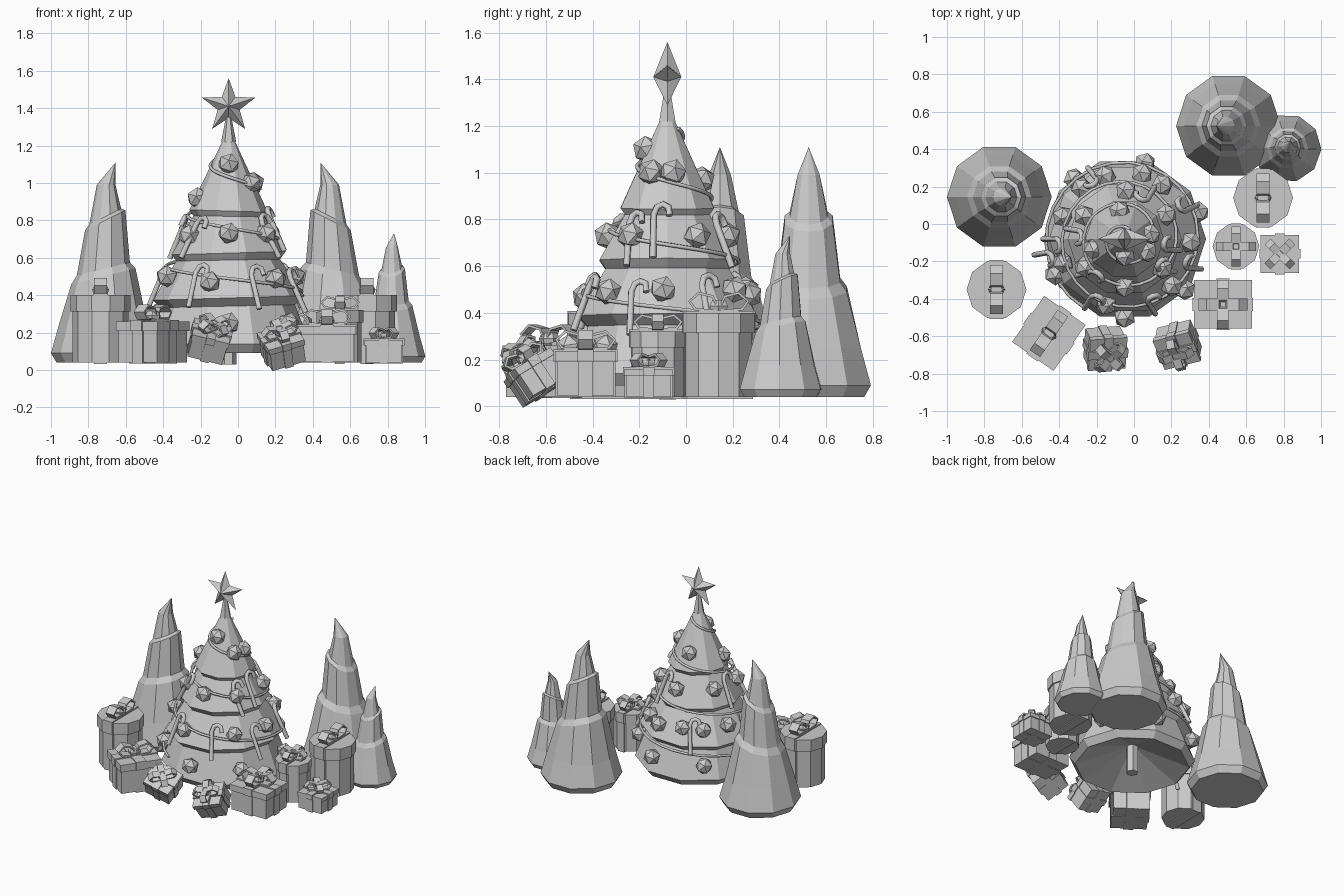
import bpy, bmesh
from math import sin, cos, pi, radians, atan2
from mathutils import Matrix, Vector

if "Cube" in bpy.data.objects:
    bpy.data.objects.remove(bpy.data.objects["Cube"])


def finish(name, bm, M=Matrix()):
    bmesh.ops.remove_doubles(bm, verts=bm.verts, dist=1e-5)
    bmesh.ops.recalc_face_normals(bm, faces=bm.faces)
    me = bpy.data.meshes.new(name)
    bm.to_mesh(me)
    bm.free()
    ob = bpy.data.objects.new(name, me)
    ob.matrix_world = M
    bpy.context.collection.objects.link(ob)
    return ob


def lathe(name, rings, n, M=Matrix(), phase=0.0):
    """Faceted revolve; ring = (radius, z, tilt, x shift)."""
    bm = bmesh.new()
    rows = []
    for ring in rings:
        r, z, t, dx = (tuple(ring) + (0, 0))[:4]
        row = []
        for i in range(n):
            a = phase + 2 * pi * i / n
            row.append(bm.verts.new((r * cos(a) + dx, r * sin(a), z + t * r * cos(a))))
        rows.append(row)
    for lo, hi in zip(rows, rows[1:]):
        for i in range(n):
            j = (i + 1) % n
            bm.faces.new((lo[i], lo[j], hi[j], hi[i]))
    return finish(name, bm, M)


def tube(name, pts, radius, M=Matrix()):
    cu = bpy.data.curves.new(name, 'CURVE')
    cu.dimensions = '3D'
    cu.bevel_depth = radius
    cu.bevel_resolution = 1
    cu.use_fill_caps = True
    sp = cu.splines.new('POLY')
    sp.points.add(len(pts) - 1)
    for p, q in zip(sp.points, pts):
        p.co = (*q, 1)
    ob = bpy.data.objects.new(name, cu)
    ob.matrix_world = M
    bpy.context.collection.objects.link(ob)


def loop(name, s, w, M):
    """One closed ribbon loop of a bow, reaching along +y."""
    path = [(0, .0), (.025, .06), (.085, .075), (.125, .04), (.10, .005)]
    bm = bmesh.new()
    rows = [[bm.verts.new((x, y * s, z * s)) for x in (-w / 2, w / 2)] for y, z in path]
    for k in range(len(rows)):
        a, b = rows[k], rows[(k + 1) % len(rows)]
        bm.faces.new((a[0], b[0], b[1], a[1]))
    ob = finish(name, bm, M)
    mod = ob.modifiers.new("thickness", 'SOLIDIFY')
    mod.thickness = 0.012
    mod.offset = 0


def T(x, y, z):
    return Matrix.Translation((x, y, z))


def Rz(d):
    return Matrix.Rotation(radians(d), 4, 'Z')


def gift(name, M, sx, sy, h, round_box=False, loops=4, turn=0, s=1.0, w=.06):
    """Wrapped present: body with lid, ribbon bands, bow loops and knot."""
    lid = h * .76
    def prof(top, lo=0):
        return [(0, lo), (.93, lo), (.93, lid), (1, lid), (1, top), (0, top)]
    S = lambda a, b: M @ Matrix.Diagonal((a, b, 1, 1))
    q = 2 ** .5 / 2
    if round_box:
        lathe(name + "_box", prof(h), 10, S(sx / 2, sy / 2))
        lathe(name + "_ribbon", prof(h + .008, -.008), 4, S(w * q, sy * .985 * q), pi / 4)
    else:
        lathe(name + "_box", prof(h), 4, S(sx * q, sy * q), pi / 4)
        lathe(name + "_ribbon_x", prof(h + .008, -.005), 4, S((sx + .015) * q, w * q), pi / 4)
        lathe(name + "_ribbon_y", prof(h + .008, -.005), 4, S(w * q, (sy + .015) * q), pi / 4)
    for k in range(loops):
        loop(f"{name}_bow_loop_{k}", s, w * .9, M @ T(0, 0, h + .01) @ Rz(turn + 360 * k / loops))
    lathe(name + "_knot", [(0, h), (.8, h), (1, h + .03), (.7, h + .055), (0, h + .055)], 6,
          S(w * .6, w * .6))


# Main tree: trunk, four overhanging tiers, topper
C = T(-.05, -.08, 0)
lathe("trunk", [(0, .03), (.042, .03), (.042, .3), (0, .3)], 6, C)
lathe("main_tree", [(0, .25), (.395, .09), (.435, .14), (.35, .36), (.345, .33, .03), (.405, .385, .03),
                    (.27, .60), (.265, .57, .03), (.305, .625, .03), (.185, .83), (.175, .80, -.03),
                    (.21, .85, -.03), (.035, 1.22), (0, 1.22)], 10, C)
lathe("star_stem", [(0, 1.21), (.04, 1.22), (.015, 1.35), (0, 1.36)], 6, C)

# Five-pointed star
bm = bmesh.new()
rim = []
for i in range(10):
    r = .15 if i % 2 == 0 else .062
    a = pi / 2 + i * pi / 5
    rim.append(bm.verts.new((r * cos(a), 0, r * sin(a))))
for y in (-.06, .06):
    mid = bm.verts.new((0, y, 0))
    for i in range(10):
        bm.faces.new((rim[i], rim[(i + 1) % 10], mid))
finish("star", bm, C @ T(0, 0, 1.41))

HULL = [(.14, .435), (.385, .40), (.625, .30), (.85, .205), (1.22, .035)]


def hull(z):
    for (z0, r0), (z1, r1) in zip(HULL, HULL[1:]):
        if z <= z1:
            return r0 + (r1 - r0) * (z - z0) / (z1 - z0)
    return .035


# Garland spiralling down the tree
pts = []
for i in range(91):
    z = 1.19 - .95 * i / 90
    a = radians(60) + 2 * pi * 3.5 * i / 90
    pts.append(((hull(z) + .006) * cos(a), (hull(z) + .006) * sin(a), z))
tube("garland", pts, .009, C)

# Baubles: (angle, height)
baubles = [(-90, 1.1), (10, 1.0), (100, .97), (197, .92), (-30, 1.0), (-90, .73), (-38, .73), (30, .73),
           (88, .73), (150, .74), (215, .72), (-106, .47), (201, .5), (-3, .5), (-45, .49), (55, .5),
           (75, .48), (107, .5), (130, .49), (160, .5), (-90, .25), (207, .26), (-40, .25), (75, .25),
           (130, .25), (20, .25)]
for i, (d, z) in enumerate(baubles):
    a = radians(d)
    out = Vector((cos(a), sin(a), .4))
    p = Vector((cos(a) * hull(z), sin(a) * hull(z), z))
    bm = bmesh.new()
    bmesh.ops.create_icosphere(bm, subdivisions=1, radius=.06)
    finish(f"bauble_{i}", bm, C @ T(*p) @ out.to_track_quat('Z', 'Y').to_matrix().to_4x4())

# Candy canes lying on the slopes: (angle, hook height, lean)
cane = [(0, -.2, 0), (0, 0, 0), (.015, .035, 0), (.04, .045, 0), (.065, .03, 0), (.07, -.01, 0)]
canes = [(-70, .49, 5), (-135, .76, -12), (-42, .76, 15), (-15, .80, 5), (-120, .50, 0), (-25, .47, 8),
         (25, .5, 0), (60, .76, 0), (115, .5, 5), (170, .76, 0), (180, .48, 0), (-170, .28, 0)]
for i, (d, z, lean) in enumerate(canes):
    a = radians(d)
    r = hull(z)
    t = Vector((-sin(a), cos(a), 0))
    up = Vector((-cos(a) * .42, -sin(a) * .42, 1)).normalized()
    B = Matrix((t, up, t.cross(up))).transposed().to_4x4()
    tube(f"candy_cane_{i}", cane, .015, C @ T(r * cos(a), r * sin(a), z) @ T(0, 0, .02) @ B @ Rz(lean))

# Plain background trees with bent tips
plain = [(0, .04), (.25, .04), (.28, .09), (.235, .25), (.172, .50, .25), (.142, .54, .25),
         (.108, .80, .5, .01), (.085, .82, .5, .01), (.05, .99, 0, .015), (0, 1.11, 0, .065)]
lathe("left_tree", plain, 10, T(-.72, .145, 0))
lathe("right_tree", plain, 10, T(.505, .525, 0) @ Matrix.Diagonal((-1, 1, 1, 1)))
lathe("small_tree", plain, 10, T(.82, .405, .015) @ Rz(70) @ Matrix.Diagonal((.65, .65, .645, 1)))

# Upright presents
gift("tall_round_gift_left", T(-.735, -.35, .04), .32, .32, .36, True, 2, 0, 1, .075)
gift("tall_round_gift_right", T(.69, .14, .04), .32, .32, .36, True, 2, 0, 1, .075)
gift("small_round_gift", T(.545, -.12, .04), .25, .25, .28, True, 4, 0, .8, .055)
gift("wide_gift_right", T(.475, -.43, .045), .31, .26, .19, w=.07)
gift("wide_gift_left", T(-.455, -.585, .04) @ Rz(-35), .27, .30, .22, loops=2, w=.075)
gift("small_gift", T(.78, -.16, .04), .205, .205, .12, turn=45, s=.7, w=.05)

# Tipped presents at the front
for nm, x, y, z, yaw, roll, turn in (("tipped_gift_left", -.155, -.665, .155, 4, 14, 45),
                                     ("tipped_gift_right", .235, -.645, .125, 14, -16, 0)):
    R = Rz(yaw) @ Matrix.Rotation(radians(roll), 4, 'Y') @ Matrix.Rotation(radians(30), 4, 'X')
    gift(nm, T(x, y, z) @ R @ T(0, 0, -.075), .205, .19, .14, turn=turn, s=.75, w=.05)
